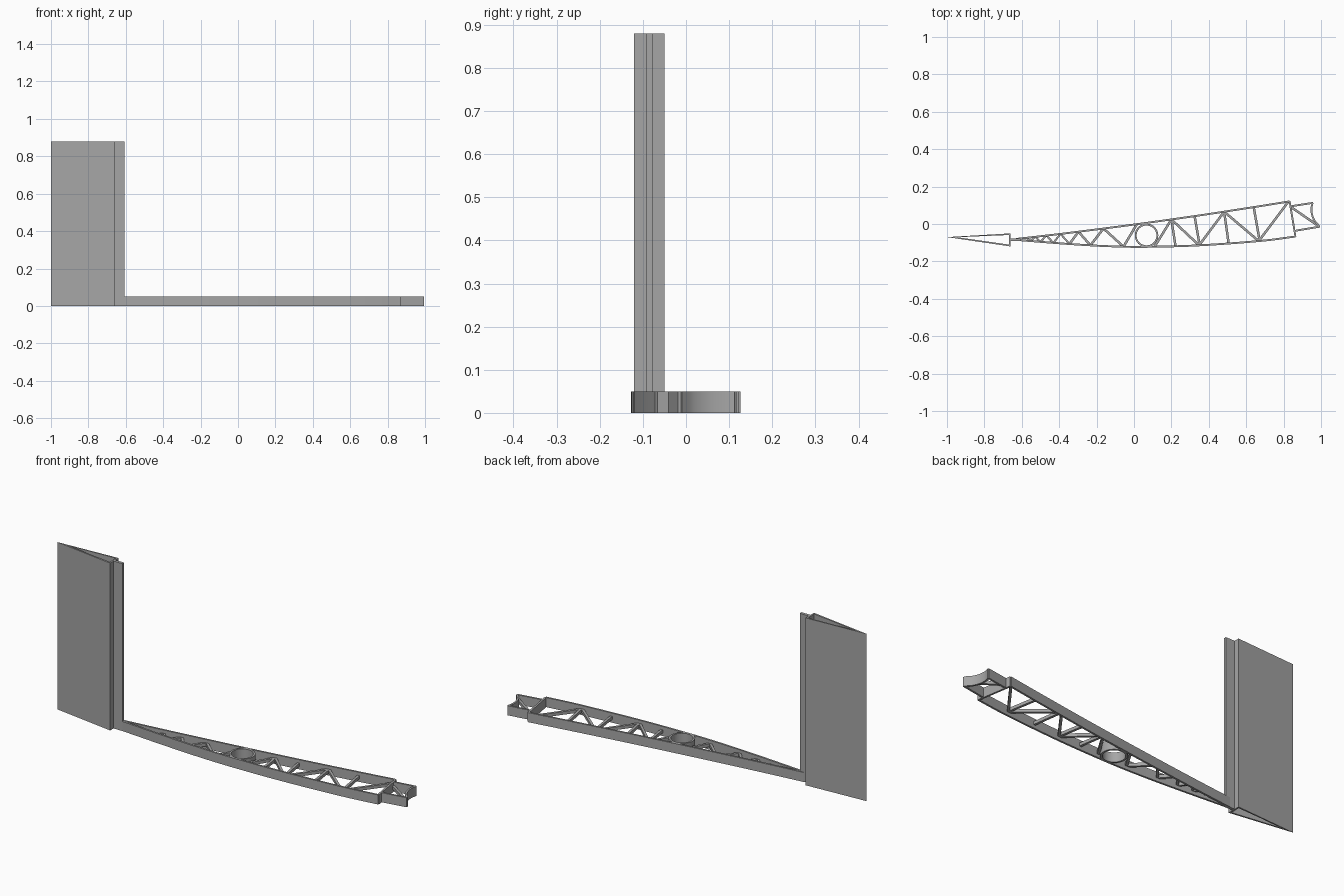
import bpy, math
from mathutils import Vector

if "Cube" in bpy.data.objects:
    bpy.data.objects.remove(bpy.data.objects["Cube"])

grey = bpy.data.materials.new("matte grey")
grey.diffuse_color = (0.38, 0.38, 0.38, 1)
grey.use_nodes = True
grey.node_tree.nodes["Principled BSDF"].inputs["Base Color"].default_value = grey.diffuse_color
RIB_H, FLAP_H = 0.05, 0.88
WALL = 0.010


def strip(name, left, right, z0, z1, closed=False, smooth=False):
    """Extrude the band between two matching plan outlines from z0 to z1."""
    n = len(left)
    verts = []
    for a, b in zip(left, right):
        verts += [(a[0], a[1], z0), (b[0], b[1], z0), (b[0], b[1], z1), (a[0], a[1], z1)]
    faces = []
    for i in range(n if closed else n - 1):
        p, q = 4 * i, 4 * ((i + 1) % n)
        for k in range(4):
            m = (k + 1) % 4
            faces.append((p + k, p + m, q + m, q + k))
    if not closed:
        e = 4 * (n - 1)
        faces += [(3, 2, 1, 0), (e, e + 1, e + 2, e + 3)]
    mesh = bpy.data.meshes.new(name)
    mesh.from_pydata(verts, [], faces)
    mesh.materials.append(grey)
    ob = bpy.data.objects.new(name, mesh)
    bpy.context.collection.objects.link(ob)
    bpy.ops.object.select_all(action='DESELECT')
    ob.select_set(True)
    bpy.context.view_layer.objects.active = ob
    # consistent outward normals
    bpy.ops.object.mode_set(mode='EDIT')
    bpy.ops.mesh.select_all(action='SELECT')
    bpy.ops.mesh.normals_make_consistent(inside=False)
    bpy.ops.object.mode_set(mode='OBJECT')
    if smooth:
        bpy.ops.object.shade_smooth_by_angle(angle=math.radians(30))
    return ob


def wall(name, pts, width=WALL, z0=0.0, z1=RIB_H, smooth=False):
    """Thin upright wall following a plan path."""
    pts = [Vector(p) for p in pts]
    left, right = [], []
    for i, p in enumerate(pts):
        d = (pts[min(i + 1, len(pts) - 1)] - pts[max(i - 1, 0)]).normalized()
        n = Vector((-d.y, d.x)) * width / 2
        left.append(p + n)
        right.append(p - n)
    return strip(name, left, right, z0, z1, smooth=smooth)


def curve(keys, steps=6):
    """Smooth path through the key points."""
    k = [Vector(p) for p in keys]
    k = [2 * k[0] - k[1]] + k + [2 * k[-1] - k[-2]]
    out = []
    for i in range(1, len(k) - 2):
        a, b, c, d = k[i - 1:i + 3]
        for s in range(steps):
            t = s / steps
            out.append(0.5 * (2 * b + (c - a) * t + (2 * a - 5 * b + 4 * c - d) * t * t
                              + (3 * b - a - 3 * c + d) * t ** 3))
    return out + [k[-2]]


# hollow flap: open-ended wedge with a flat front plate
strip("flap_shell",
      [(-1.0, -0.07), (-0.66, -0.12), (-0.66, -0.05)],
      [(-0.945, -0.0705), (-0.669, -0.110), (-0.669, -0.059)], 0, FLAP_H, closed=True)
# tall web joining flap and rib
strip("hinge_web", [(-0.661, -0.077), (-0.608, -0.077)],
      [(-0.661, -0.092), (-0.608, -0.092)], 0, FLAP_H)

# rib skins
upper = curve([(-0.63, -0.080), (-0.36, -0.049), (0.0, -0.003), (0.33, 0.043),
               (0.645, 0.091), (0.832, 0.121)])
lower = curve([(-0.63, -0.085), (-0.36, -0.106), (-0.13, -0.119), (0.07, -0.122),
               (0.35, -0.114), (0.67, -0.091), (0.864, -0.067)])
wall("upper_skin", upper, smooth=True)
wall("lower_skin", lower, smooth=True)
wall("front_spar", [(0.832, 0.122), (0.863, -0.067)])

# spar tube
N = 40
dirs = [(math.cos(2 * math.pi * i / N), math.sin(2 * math.pi * i / N)) for i in range(N)]
strip("spar_tube", [(0.067 + 0.063 * c, -0.061 + 0.063 * s) for c, s in dirs],
      [(0.067 + 0.053 * c, -0.061 + 0.053 * s) for c, s in dirs],
      0, RIB_H, closed=True, smooth=True)

# nose block with a concave front
wall("nose_upper", [(0.84, 0.095), (0.957, 0.113)])
wall("nose_lower", [(0.858, -0.037), (0.994, -0.014)])
wall("nose_cradle", curve([(0.955, 0.114), (0.949, 0.085), (0.952, 0.05),
                           (0.967, 0.015), (0.992, -0.013)]), smooth=True)


def y_on(path, x):
    """Height of a skin path at x."""
    for a, b in zip(path, path[1:]):
        if a.x <= x <= b.x:
            return a.y + (b.y - a.y) * (x - a.x) / (b.x - a.x)
    return path[-1].y


def strut(name, a, b, w=0.013):
    wall(name, [a, b], w, 0.017, 0.033)


def zigzag(name, xs, on_top):
    """Bars alternating between the two skins."""
    for i in range(len(xs) - 1):
        ends = []
        for j in (i, i + 1):
            skin = upper if (j % 2 == 0) == on_top else lower
            ends.append((xs[j], y_on(skin, xs[j])))
        strut(f"{name}_{i + 1}", *ends, w=0.013 if xs[i] > -0.3 else 0.010)


zigzag("front_brace", [0.826, 0.667, 0.482, 0.348, 0.2, 0.11], True)
zigzag("rear_brace", [0.015, -0.056, -0.163, -0.233, -0.297, -0.345, -0.393,
                      -0.431, -0.468, -0.50, -0.527, -0.554, -0.576], True)
for i, (xt, xb) in enumerate([(0.64, 0.672), (0.482, 0.506), (0.324, 0.351), (0.2, 0.222)]):
    strut(f"post_{i + 1}", (xt, y_on(upper, xt)), (xb, y_on(lower, xb)))
strut("nose_brace", (0.84, 0.09), (0.978, -0.005))
